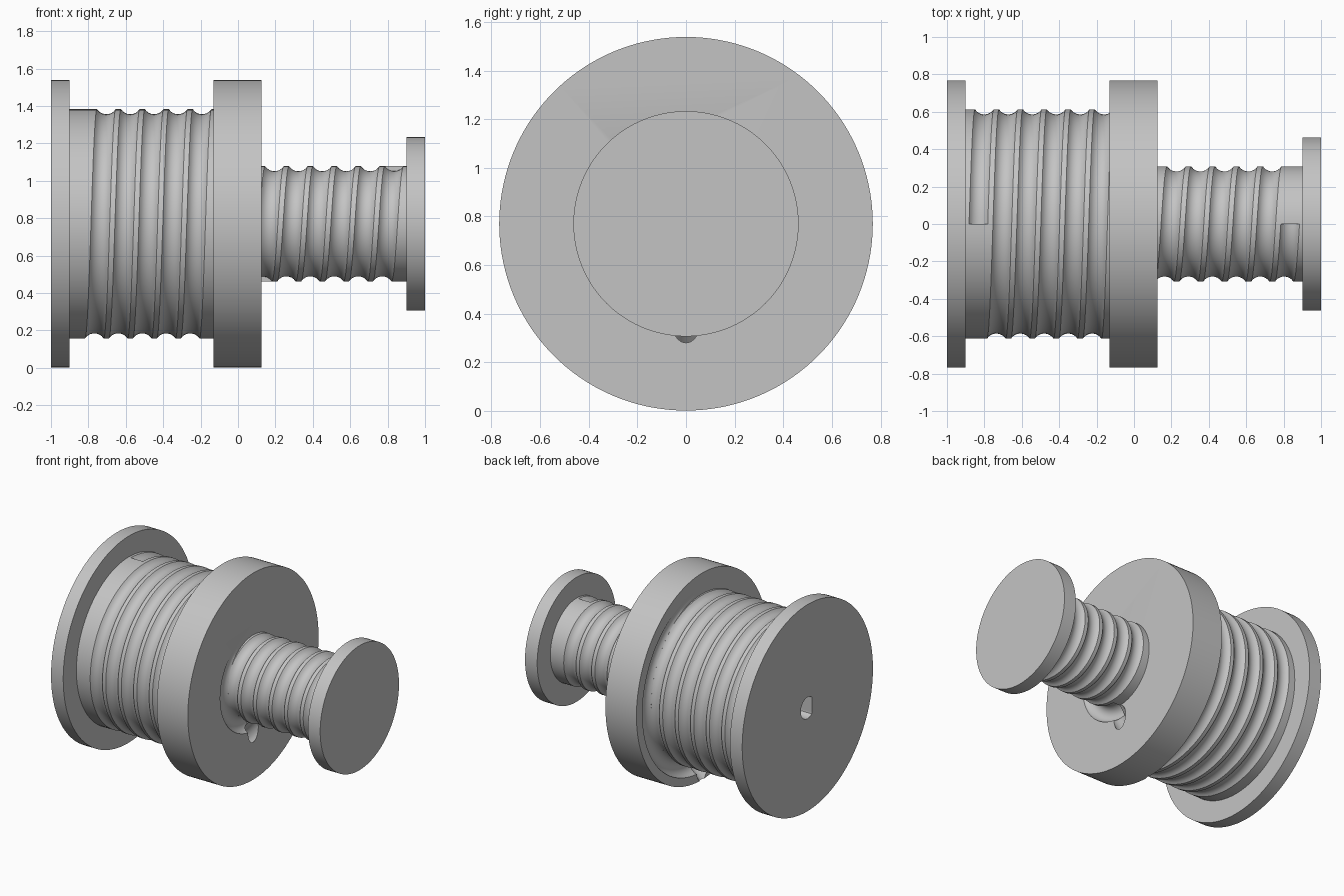
import bpy, bmesh, math
from mathutils import Vector

AXIS_Z = 0.77            # height of the spool axis
PITCH = 0.128            # groove advance per turn
ROPE, LIFT = 0.06, 0.033  # groove radius, and its centre above the drum surface
LARGE_R, SMALL_R, RIM_R = 0.613, 0.308, 0.768
LARGE_START, SMALL_END = -0.832, 0.835
TURNS = 5.5
TAU = math.tau

if "Cube" in bpy.data.objects:
    bpy.data.objects.remove(bpy.data.objects["Cube"], do_unlink=True)

grey = bpy.data.materials.new("light grey")
grey.use_nodes = True
grey.diffuse_color = (0.55, 0.55, 0.55, 1)
grey.node_tree.nodes["Principled BSDF"].inputs["Base Color"].default_value = grey.diffuse_color


def polar(x, r, t):
    """Point around the spool axis; t runs from the top towards the back."""
    return Vector((x, r * math.sin(t), AXIS_Z + r * math.cos(t)))


def finish(bm, name):
    mesh = bpy.data.meshes.new(name)
    bm.to_mesh(mesh)
    bm.free()
    obj = bpy.data.objects.new(name, mesh)
    bpy.context.collection.objects.link(obj)
    mesh.materials.append(grey)
    return obj


def loft(name, rings):
    """Closed solid through a list of rings with equal point counts."""
    bm = bmesh.new()
    loops = [[bm.verts.new(p) for p in ring] for ring in rings]
    n = len(loops[0])
    for a, b in zip(loops, loops[1:]):
        for i in range(n):
            bm.faces.new((a[i], a[(i + 1) % n], b[(i + 1) % n], b[i]))
    bm.faces.new(loops[0])
    bm.faces.new(loops[-1])
    bmesh.ops.recalc_face_normals(bm, faces=bm.faces)
    return finish(bm, name)


def lathe(name, profile, n=144):
    return loft(name, [[polar(x, r, TAU * i / n) for i in range(n)] for x, r in profile])


def tube(name, path, radius, n=32):
    rings = []
    for i, p in enumerate(path):
        along = (path[min(i + 1, len(path) - 1)] - path[max(i - 1, 0)]).normalized()
        u = along.cross(Vector((1, 0, 0))).normalized()
        v = along.cross(u)
        rings.append([p + radius * (u * math.cos(TAU * k / n) + v * math.sin(TAU * k / n))
                      for k in range(n)])
    return loft(name, rings)


def shade(obj):
    bpy.ops.object.select_all(action='DESELECT')
    obj.select_set(True)
    bpy.context.view_layer.objects.active = obj
    bpy.ops.object.shade_smooth_by_angle(angle=math.radians(28))


def cut(obj, cutter):
    mod = obj.modifiers.new("cut", 'BOOLEAN')
    mod.operation, mod.solver, mod.object = 'DIFFERENCE', 'EXACT', cutter
    bpy.context.view_layer.objects.active = obj
    bpy.ops.object.modifier_apply(modifier=mod.name)
    bpy.data.objects.remove(cutter, do_unlink=True)


def grooved_drum(name, x0, x1, radius, start, first, last, n=96, steps=10):
    """Drum skin whose mesh rows follow the helical groove."""
    half = math.sqrt(ROPE ** 2 - LIFT ** 2)
    eps = 0.001
    angles = [TAU * i / n for i in range(1, n) if i != n // 2]
    angles = sorted(angles + [eps, math.pi - eps, math.pi + eps, TAU - eps])
    offsets = [-half + 2 * half * k / steps for k in range(steps + 1)]
    per_turn = len(offsets)

    def surface(x, t):
        turns = (x - start) / PITCH - t / TAU
        m = round(turns)
        d = (turns - m) * PITCH
        if first <= m + t / TAU <= last and abs(d) < half:
            return radius + LIFT - math.sqrt(ROPE ** 2 - d * d)
        return radius

    bm = bmesh.new()
    lo = math.floor((x0 - start) / PITCH) - 2
    hi = math.ceil((x1 - start) / PITCH) + 2
    columns = []
    for t in angles:
        col = []
        for m in range(lo, hi + 1):
            for d in offsets:
                x = min(max(start + PITCH * (m + t / TAU) + d, x0), x1)
                col.append(bm.verts.new(polar(x, surface(x, t), t)))
        columns.append(col)
    # the last column meets the first one a turn further along
    columns.append(columns[0][per_turn:])
    for a, b in zip(columns, columns[1:]):
        for j in range(min(len(a), len(b)) - 1):
            quad = (a[j], a[j + 1], b[j + 1], b[j])
            if max(v.co.x for v in quad) - min(v.co.x for v in quad) > 1e-6:
                bm.faces.new(quad)
    bmesh.ops.delete(bm, geom=[v for v in bm.verts if not v.link_faces], context='VERTS')
    bmesh.ops.dissolve_degenerate(bm, dist=1e-6, edges=bm.edges)
    return finish(bm, name)


# Grooved drums
large_drum = grooved_drum("large_drum", -0.9, -0.13, LARGE_R, LARGE_START, 0, TURNS)
small_drum = grooved_drum("small_drum", 0.125, 0.9, SMALL_R, SMALL_END, -TURNS, 0)

# Outer end flange with a hidden core, bored for a D-shaped shaft
end_flange = lathe("large_end_flange", [(-1, RIM_R), (-0.9, RIM_R), (-0.9, 0.4), (-0.5, 0.4)])
bore = [polar(0, 0.08, TAU * i / 48) for i in range(48)]
for p in bore:
    p.y = max(p.y, -0.05)
cut(end_flange, loft("shaft_bore", [[p + Vector((x, 0, 0)) for p in bore] for x in (-1.1, -0.65)]))

# Small end flange
small_flange = lathe("small_end_flange", [(0.9, 0.463), (1, 0.463)])

# Middle flange: the grooves run into both faces and meet through a slanted hole
middle_flange = lathe("middle_flange", [(-0.13, RIM_R), (0.125, RIM_R)])
for start, radius, turn in ((LARGE_START, LARGE_R, 5), (SMALL_END, SMALL_R, -TURNS)):
    path = []
    for i in range(41):
        u = turn + 0.5 * i / 40
        path.append(polar(start + PITCH * u, radius + LIFT, TAU * u))
    cut(middle_flange, tube("groove_runout", path, ROPE))
hole = [polar(x, 0.54 - 1.127 * x, math.pi) for x in (0.21, -0.23)]
cut(middle_flange, tube("rope_hole", hole, ROPE))

for part in (large_drum, small_drum, end_flange, small_flange, middle_flange):
    shade(part)
